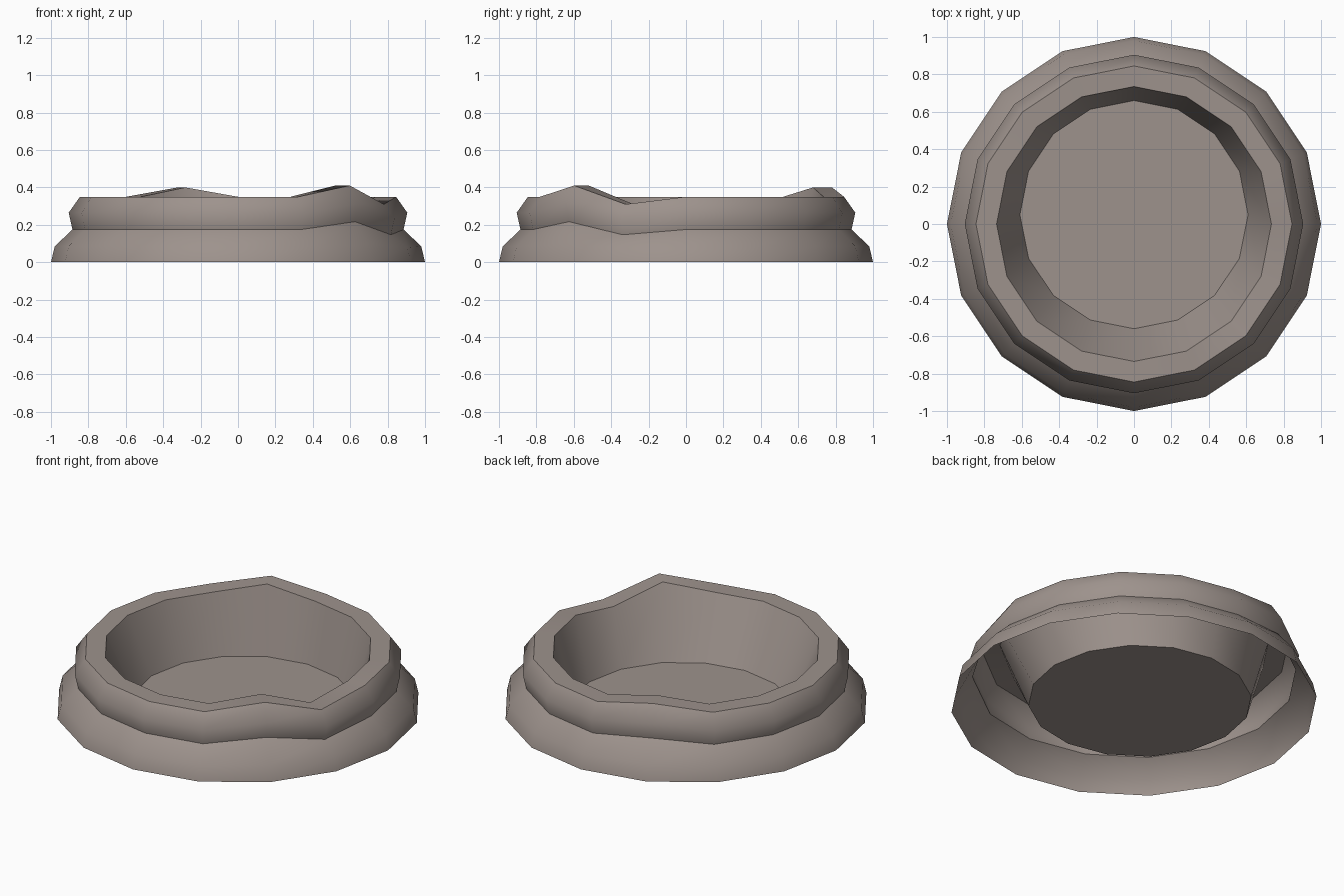
import bpy, bmesh, math

if "Cube" in bpy.data.objects:
    bpy.data.objects.remove(bpy.data.objects["Cube"])

N = 16
mat = bpy.data.materials.new("warm grey stone")
mat.diffuse_color = (0.34, 0.29, 0.265, 1)
mat.use_nodes = True
mat.node_tree.nodes["Principled BSDF"].inputs["Base Color"].default_value = mat.diffuse_color

# Profile rings from foot, over the rim, down to the floor:
# radius, height, y shift, share of the rim unevenness
rings = [
    (1.00, 0.00, 0.00, 0.0),    # open foot
    (0.98, 0.085, 0.00, 0.15),  # skirt
    (0.885, 0.175, 0.00, 0.7),  # neck
    (0.905, 0.265, 0.00, 0.8),  # ridge
    (0.845, 0.35, 0.00, 1.0),   # outer rim
    (0.735, 0.35, 0.00, 1.0),   # inner rim
    (0.61, 0.00, 0.05, 0.0),    # floor edge
]
# Worn rim: vertex index around the circle -> height change
wear = {14: 0.06, 15: -0.04, 5: 0.05}

bm = bmesh.new()
loops = []
for r, z, dy, share in rings:
    loops.append([bm.verts.new((r * math.cos(2 * math.pi * i / N),
                                r * math.sin(2 * math.pi * i / N) + dy,
                                z + share * wear.get(i, 0))) for i in range(N)])
for a, b in zip(loops, loops[1:]):
    for i in range(N):
        j = (i + 1) % N
        bm.faces.new((a[i], a[j], b[j], b[i]))
bm.faces.new(loops[-1])  # floor

mesh = bpy.data.meshes.new("basin")
bm.to_mesh(mesh)
bm.free()
mesh.materials.append(mat)
basin = bpy.data.objects.new("basin", mesh)
bpy.context.collection.objects.link(basin)

# Smooth sides, crisp rim and floor edges
bpy.context.view_layer.objects.active = basin
basin.select_set(True)
bpy.ops.object.shade_smooth_by_angle(angle=math.radians(50))
